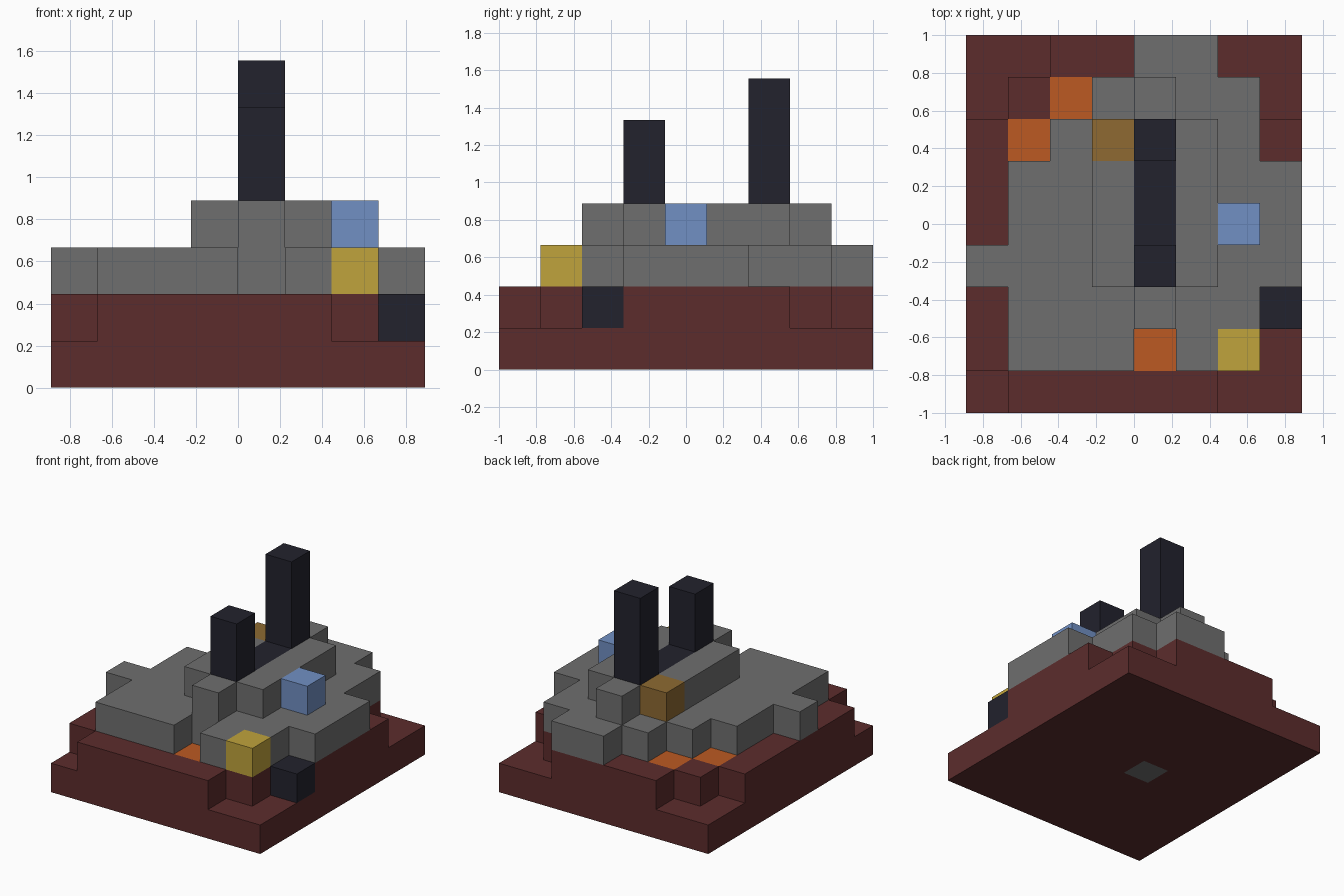
import bpy, bmesh
from mathutils import Vector

cube = bpy.data.objects.get("Cube")
if cube:
    bpy.data.objects.remove(cube, do_unlink=True)

CELL = 2 / 9
ORIGIN = Vector((-4, -4.5, 0))
cells = {}      # (x, y, z) -> (part name, material)


def material(name, hex_code):
    srgb = [int(hex_code[i:i + 2], 16) / 255 for i in (0, 2, 4)]
    col = [((c + 0.055) / 1.055) ** 2.4 for c in srgb] + [1]
    m = bpy.data.materials.new(name)
    m.use_nodes = True
    m.diffuse_color = col
    bsdf = m.node_tree.nodes["Principled BSDF"]
    bsdf.inputs["Base Color"].default_value = col
    bsdf.inputs["Roughness"].default_value = 0.9
    return m


def fill(part, mat, xs, ys, zs):
    """Fill an inclusive range of cells, replacing what was there."""
    for x in range(xs[0], xs[1] + 1):
        for y in range(ys[0], ys[1] + 1):
            for z in range(zs[0], zs[1] + 1):
                cells[x, y, z] = (part, mat)


def one(part, mat, x, y, z):
    fill(part, mat, (x, x), (y, y), (z, z))


def build(part):
    """Skin the outer faces of one part and merge the flat ones."""
    bm = bmesh.new()
    mats = []
    for pos, (owner, mat) in cells.items():
        if owner != part:
            continue
        if mat not in mats:
            mats.append(mat)
        centre = Vector(pos) + Vector((0.5, 0.5, 0.5)) + ORIGIN
        for axis in range(3):
            for side in (-1, 1):
                n = Vector((0, 0, 0))
                n[axis] = side
                if tuple(int(a + b) for a, b in zip(pos, n)) in cells:
                    continue
                u = Vector((0, 0, 0))
                u[(axis + 1) % 3] = 0.5
                v = n.cross(u)
                mid = centre + n / 2
                corners = (mid - u - v, mid + u - v, mid + u + v, mid - u + v)
                face = bm.faces.new([bm.verts.new(c * CELL) for c in corners])
                face.material_index = mats.index(mat)
    bmesh.ops.remove_doubles(bm, verts=bm.verts, dist=0.001)
    bmesh.ops.dissolve_limit(bm, angle_limit=0.01, verts=bm.verts,
                             edges=bm.edges, delimit={'MATERIAL'})
    mesh = bpy.data.meshes.new(part)
    bm.to_mesh(mesh)
    bm.free()
    for m in mats:
        mesh.materials.append(m)
    bpy.context.collection.objects.link(bpy.data.objects.new(part, mesh))


red = material("dark_red", "5c2c2c")
grey = material("grey", "6f6f6f")
black = material("blue_black", "22222d")
blue = material("light_blue", "7190c4")
yellow = material("yellow", "c0a43c")
orange = material("orange", "bc5a22")
brown = material("ochre_brown", "8e6a32")

# Foundation slab with a grey plug underneath
fill("foundation", red, (0, 7), (0, 8), (0, 0))
one("foundation", grey, 3, 4, 0)

# Second step with its corners cut away and flush orange blocks
fill("lower_step", red, (0, 7), (0, 8), (1, 1))
for x, y in ((0, 0), (6, 0), (7, 0), (7, 1), (7, 7), (7, 8), (6, 8),
             (0, 7), (0, 8), (1, 8)):
    del cells[x, y, 1]
for x, y in ((4, 1), (1, 6), (2, 7)):
    one("lower_step", orange, x, y, 1)
one("dark_block", black, 7, 2, 1)

# Grey terrace, one run of cells per row from front to back
rows = ((1, 3), (1, 6), (0, 7), (1, 7), (1, 7), (2, 6), (3, 6), (4, 5))
for y, run in enumerate(rows, 1):
    fill("terrace", grey, run, (y, y), (2, 2))
one("terrace", grey, 5, 1, 2)
one("yellow_block", yellow, 6, 1, 2)

# Upper deck with end buttresses and a dark strip
fill("upper_deck", grey, (3, 5), (3, 6), (3, 3))
for y in (2, 7):
    one("upper_deck", grey, 4, y, 3)
fill("upper_deck", black, (4, 4), (3, 6), (3, 3))
one("brown_block", brown, 3, 6, 3)
one("blue_block", blue, 6, 4, 3)

# Chimneys
fill("front_chimney", black, (4, 4), (3, 3), (4, 5))
fill("back_chimney", black, (4, 4), (6, 6), (4, 6))

for part_name in dict.fromkeys(owner for owner, _ in cells.values()):
    build(part_name)
